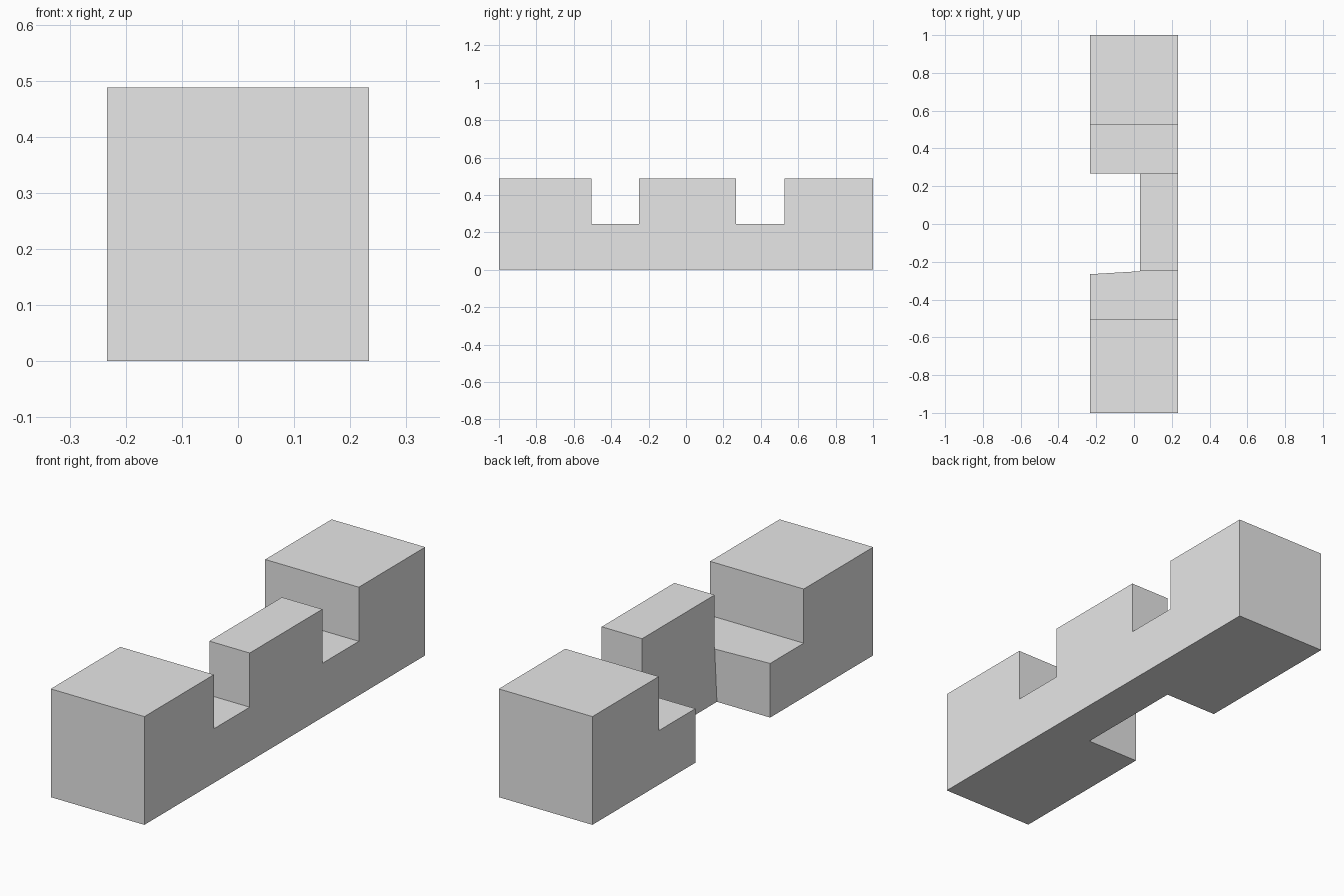
import bpy
import bmesh

# Remove the default cube
cube = bpy.data.objects.get("Cube")
if cube:
    bpy.data.objects.remove(cube, do_unlink=True)

HALF_W = 0.2335      # half width in x
INNER_X = 0.032      # depth of the side recess
HEIGHT, STEP = 0.488, 0.244

grey = bpy.data.materials.new("light grey")
grey.use_nodes = True
grey.diffuse_color = (0.8, 0.8, 0.8, 1)
grey.node_tree.nodes["Principled BSDF"].inputs["Base Color"].default_value = (0.8, 0.8, 0.8, 1)

# Side outline (y, z) of the bar with its two top notches
outline = [(-1, 0), (1, 0), (1, HEIGHT), (0.527, HEIGHT), (0.527, STEP),
           (0.267, STEP), (0.267, HEIGHT), (-0.25, HEIGHT), (-0.25, STEP),
           (-0.505, STEP), (-0.505, HEIGHT), (-1, HEIGHT)]


def finish(name, bm):
    bmesh.ops.recalc_face_normals(bm, faces=bm.faces)
    mesh = bpy.data.meshes.new(name)
    bm.to_mesh(mesh)
    bm.free()
    obj = bpy.data.objects.new(name, mesh)
    bpy.context.collection.objects.link(obj)
    return obj


# Notched bar, extruded across its width
bm = bmesh.new()
side = bm.faces.new([bm.verts.new((-HALF_W, y, z)) for y, z in outline])
new = bmesh.ops.extrude_face_region(bm, geom=[side], use_keep_orig=True)["geom"]
bmesh.ops.translate(bm, vec=(2 * HALF_W, 0, 0),
                    verts=[v for v in new if isinstance(v, bmesh.types.BMVert)])
bar = finish("notched_bar", bm)
bar.data.materials.append(grey)

# Cutter for the side recess, with a slightly twisted front wall
bm = bmesh.new()
bmesh.ops.create_cube(bm, size=1)
for v in bm.verts:
    inner, top, back = v.co.x > 0, v.co.z > 0, v.co.y > 0
    v.co.x = INNER_X if inner else -HALF_W
    v.co.z = STEP if top else 0
    v.co.y = 0.267 if back else (-0.25 if inner and top else -0.266)
# Extend the recess past the outer side, the underside and the top
def extend(test, offset):
    faces = [f for f in bm.faces if test(f.calc_center_median())]
    moved = bmesh.ops.extrude_face_region(bm, geom=faces)["geom"]
    bmesh.ops.delete(bm, geom=faces, context='FACES_ONLY')
    bmesh.ops.translate(bm, vec=offset,
                        verts=[v for v in moved if isinstance(v, bmesh.types.BMVert)])


extend(lambda c: c.z > STEP - 0.001, (0, 0, 0.5))
extend(lambda c: c.z < 0.001, (0, 0, -0.2))
extend(lambda c: c.x < -HALF_W + 0.001, (-0.2, 0, 0))
cutter = finish("recess_cutter", bm)
cutter.hide_render = True
cutter.hide_viewport = True

# Cut the recess and bake the result into the bar
cut = bar.modifiers.new("side_recess", 'BOOLEAN')
cut.operation = 'DIFFERENCE'
cut.solver = 'EXACT'
cut.object = cutter
bpy.context.view_layer.objects.active = bar
bar.select_set(True)
bpy.ops.object.modifier_apply(modifier=cut.name)
bpy.data.objects.remove(cutter, do_unlink=True)
